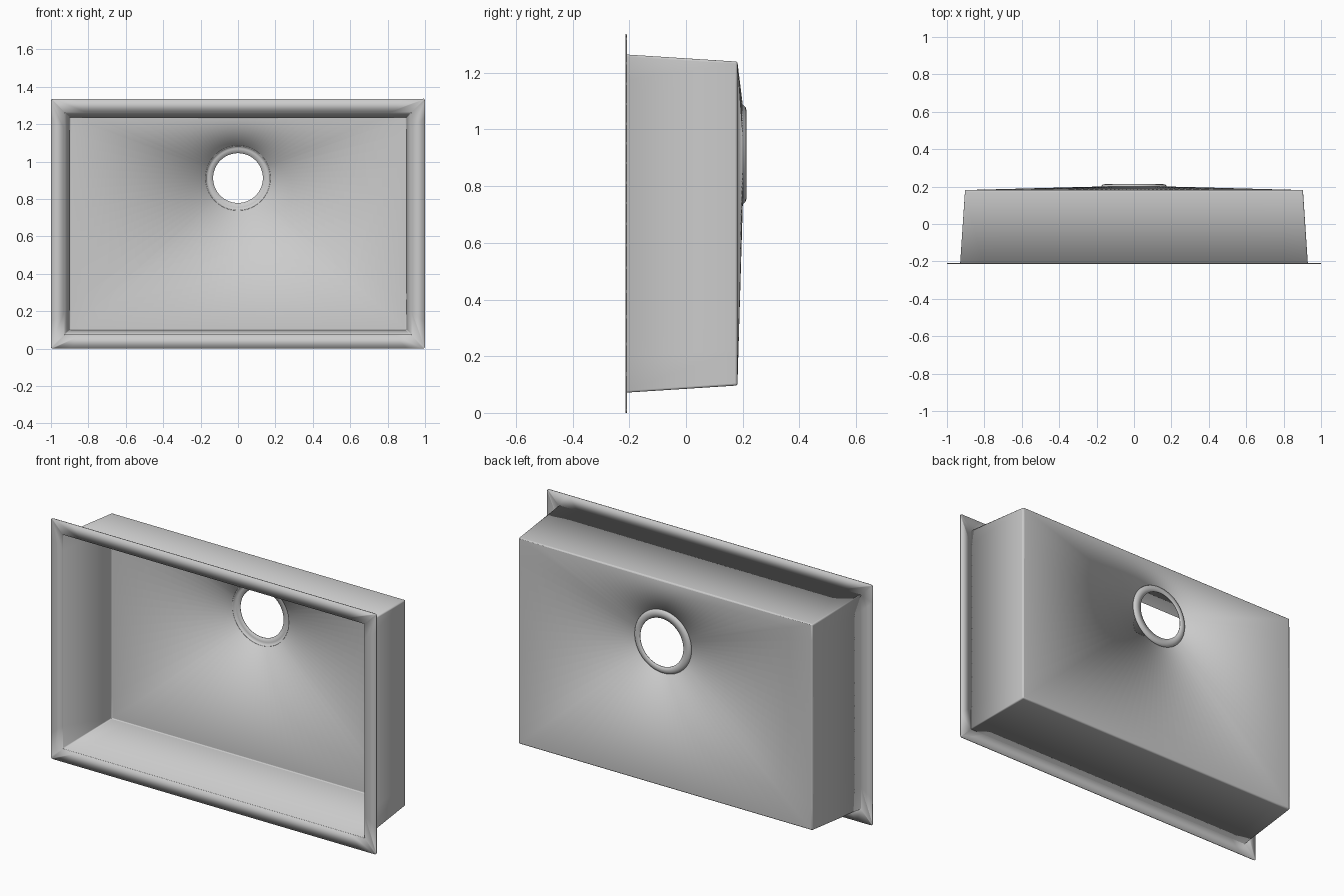
import bpy, bmesh, math

old = bpy.data.objects.get("Cube")
if old:
    bpy.data.objects.remove(old, do_unlink=True)

# Brushed steel
steel = bpy.data.materials.new("brushed_steel")
steel.use_nodes = True
steel.diffuse_color = (0.6, 0.6, 0.6, 1)
steel.node_tree.nodes["Principled BSDF"].inputs["Base Color"].default_value = (0.6, 0.6, 0.6, 1)

DRAIN_Z = 0.912
MID_Z = 0.668
BACK_W, BACK_H = 0.902, 0.57   # half sizes of the basin floor

# Directions around the drain, including the exact floor corners
angles = [2 * math.pi * i / 96 for i in range(96)]
corners = [math.atan2(MID_Z + sz * BACK_H - DRAIN_Z, sx * BACK_W) % (2 * math.pi)
           for sx in (-1, 1) for sz in (-1, 1)]
angles = [a for a in angles if all(abs(a - c) > 0.02 for c in corners)]
angles = sorted(angles + corners)


def rect_uv(a):
    """Where a ray from the drain meets the floor outline, as -1..1 on each axis."""
    c, s = math.cos(a), math.sin(a)
    tx = BACK_W / max(abs(c), 1e-9)
    edge = MID_Z + math.copysign(BACK_H, s) - DRAIN_Z
    tz = edge / s if abs(s) > 1e-9 else 1e9
    t = min(tx, tz)
    return t * c / BACK_W, (DRAIN_Z + t * s - MID_Z) / BACK_H


def rect_ring(w, h, y):
    return [(u * w, y, MID_Z + v * h) for u, v in map(rect_uv, angles)]


def round_ring(r, y):
    return [(r * math.cos(a), y, DRAIN_Z + r * math.sin(a)) for a in angles]


def make_sheet(name, rings, thickness, bevel=0.0, round_corners=False):
    bm = bmesh.new()
    loops = [[bm.verts.new(p) for p in ring] for ring in rings]
    n = len(angles)
    for a, b in zip(loops, loops[1:]):
        for i in range(n):
            j = (i + 1) % n
            bm.faces.new((a[i], a[j], b[j], b[i]))
    if round_corners:
        tips = [v for v in loops[0] if abs(v.co.x) > 0.999
                and abs(v.co.z - MID_Z) > MID_Z - 0.001]
        bmesh.ops.bevel(bm, geom=tips, offset=0.012, segments=3,
                        profile=0.5, affect='VERTICES')
    bmesh.ops.recalc_face_normals(bm, faces=bm.faces)
    mesh = bpy.data.meshes.new(name)
    bm.to_mesh(mesh)
    bm.free()
    mesh.materials.append(steel)
    ob = bpy.data.objects.new(name, mesh)
    bpy.context.collection.objects.link(ob)
    if bevel:
        mod = ob.modifiers.new("soft_edges", 'BEVEL')
        mod.width, mod.segments = bevel, 3
        mod.limit_method, mod.angle_limit = 'ANGLE', math.radians(40)
    mod = ob.modifiers.new("sheet_thickness", 'SOLIDIFY')
    mod.thickness, mod.offset = thickness, 0
    bpy.ops.object.select_all(action='DESELECT')
    ob.select_set(True)
    bpy.context.view_layer.objects.active = ob
    bpy.ops.object.shade_smooth_by_angle(angle=math.radians(35))
    return ob


# Flat mounting flange
make_sheet("flange", [rect_ring(1.0, MID_Z, -0.211), rect_ring(0.928, 0.595, -0.211)],
           0.004, round_corners=True)

# Tapered walls and floor sloping to the drain
make_sheet("basin", [rect_ring(0.928, 0.595, -0.211), rect_ring(BACK_W, BACK_H, 0.18),
                     round_ring(0.174, 0.199)], 0.003, bevel=0.006)

# Recessed drain seat with an open hole
make_sheet("drain_seat", [round_ring(0.174, 0.199), round_ring(0.171, 0.204),
                          round_ring(0.166, 0.209), round_ring(0.157, 0.2115),
                          round_ring(0.133, 0.2115)], 0.003)
